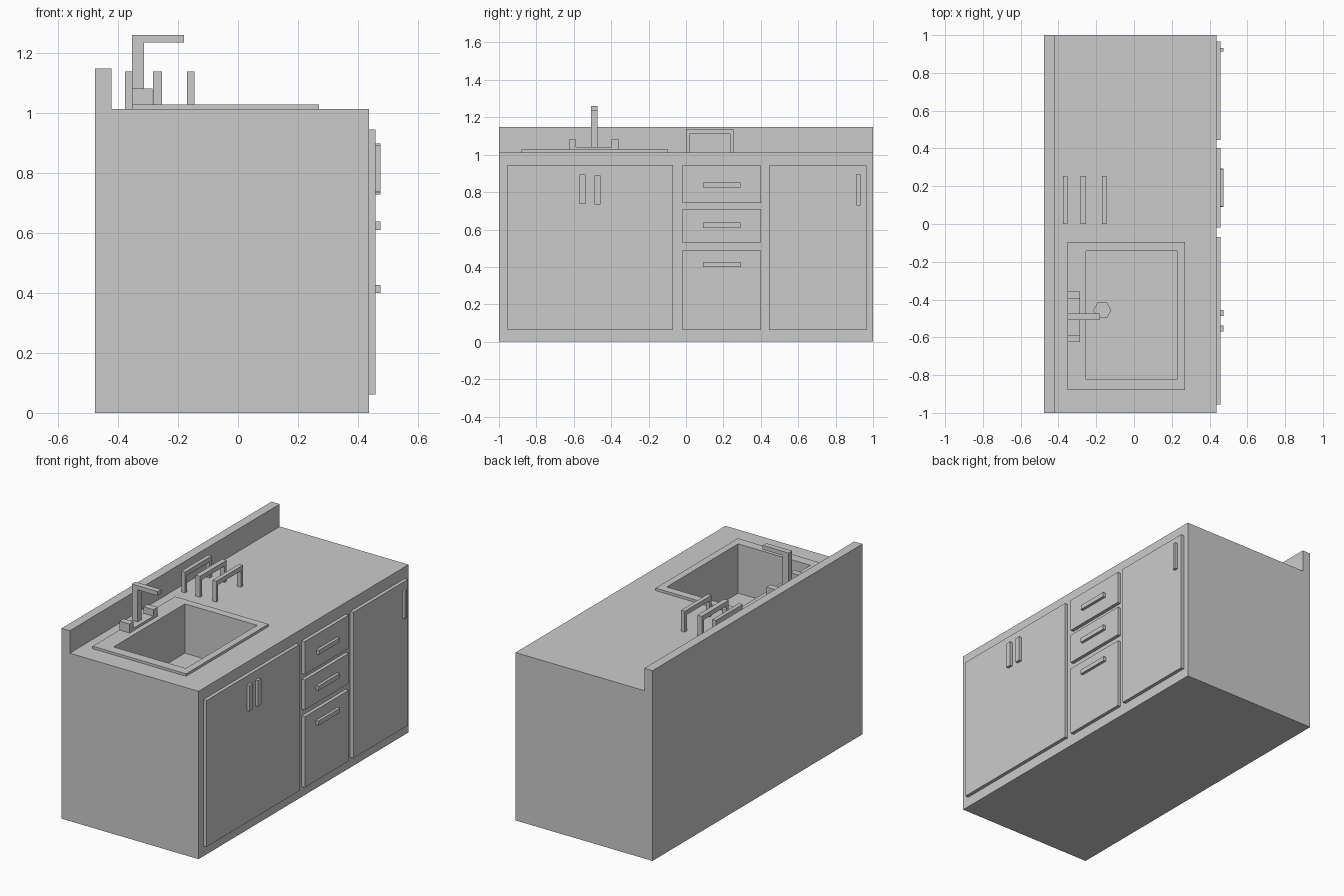
import bpy, bmesh, math

if "Cube" in bpy.data.objects:
    bpy.data.objects.remove(bpy.data.objects["Cube"])


def mesh_object(name, bm):
    bmesh.ops.recalc_face_normals(bm, faces=bm.faces)
    me = bpy.data.meshes.new(name)
    bm.to_mesh(me)
    bm.free()
    ob = bpy.data.objects.new(name, me)
    bpy.context.collection.objects.link(ob)
    return ob


def box(name, x, y, z):
    bm = bmesh.new()
    bmesh.ops.create_cube(bm, size=1)
    for v in bm.verts:
        v.co = [lo + (c + 0.5) * (hi - lo) for c, (lo, hi) in zip(v.co, (x, y, z))]
    return mesh_object(name, bm)


def extrude(name, points, direction):
    bm = bmesh.new()
    face = bm.faces.new([bm.verts.new(p) for p in points])
    new = bmesh.ops.extrude_face_region(bm, geom=[face], use_keep_orig=True)["geom"]
    verts = [g for g in new if isinstance(g, bmesh.types.BMVert)]
    bmesh.ops.translate(bm, verts=verts, vec=direction)
    return mesh_object(name, bm)


def cut(ob, cutter):
    m = ob.modifiers.new("opening", 'BOOLEAN')
    m.operation, m.solver, m.object = 'DIFFERENCE', 'EXACT', cutter


# cabinet with backsplash
profile = [(-0.477, 0), (0.437, 0), (0.437, 1.012), (-0.422, 1.012),
           (-0.422, 1.147), (-0.477, 1.147)]
body = extrude("cabinet_body", [(x, -1, z) for x, z in profile], (0, 2, 0))

# sink rim and basin recess
rim = box("sink_rim", (-0.353, 0.27), (-0.88, -0.095), (1.012, 1.027))
basin = box("basin_cutter", (-0.254, 0.228), (-0.822, -0.143), (0.73, 1.2))
basin.hide_render = True
basin.hide_viewport = True
cut(body, basin)
cut(rim, basin)

# drain
bm = bmesh.new()
bmesh.ops.create_cone(bm, cap_ends=True, segments=6, radius1=0.048, radius2=0.048, depth=0.01)
drain = mesh_object("drain", bm)
drain.location = (-0.168, -0.457, 0.734)
drain.rotation_euler.z = math.radians(30)

# doors, drawers and their handles
for name, y, z in (
        ("sink_door", (-0.955, -0.07), (0.062, 0.945)),
        ("drawer_top", (-0.018, 0.402), (0.743, 0.942)),
        ("drawer_middle", (-0.018, 0.402), (0.53, 0.711)),
        ("drawer_bottom", (-0.018, 0.402), (0.062, 0.489)),
        ("side_door", (0.445, 0.965), (0.062, 0.942))):
    box(name, (0.437, 0.458), y, z)
for name, y, z in (
        ("sink_door_handle_a", (-0.57, -0.538), (0.737, 0.893)),
        ("sink_door_handle_b", (-0.488, -0.456), (0.735, 0.89)),
        ("drawer_top_handle", (0.092, 0.292), (0.825, 0.852)),
        ("drawer_middle_handle", (0.09, 0.292), (0.609, 0.637)),
        ("drawer_bottom_handle", (0.09, 0.295), (0.4, 0.427)),
        ("side_door_handle", (0.912, 0.933), (0.728, 0.897))):
    box(name, (0.458, 0.475), y, z)

# faucet
box("faucet_base", (-0.353, -0.285), (-0.625, -0.358), (1.027, 1.042))
for i, y in enumerate(((-0.625, -0.587), (-0.398, -0.358))):
    box(f"faucet_knob_{i + 1}", (-0.353, -0.285), y, (1.042, 1.081))
spout = [(-0.353, 1.042), (-0.313, 1.042), (-0.313, 1.235), (-0.18, 1.235),
         (-0.18, 1.26), (-0.353, 1.26)]
extrude("faucet_spout", [(x, -0.508, z) for x, z in spout], (0, 0.034, 0))

# dish rack hoops
hoop = [(0, 1.012), (0.018, 1.012), (0.018, 1.11), (0.235, 1.11),
        (0.235, 1.012), (0.255, 1.012), (0.255, 1.138), (0, 1.138)]
for i, (x0, x1) in enumerate(((-0.377, -0.353), (-0.284, -0.254), (-0.17, -0.145))):
    extrude(f"dish_rack_hoop_{i + 1}", [(x0, y, z) for y, z in hoop], (x1 - x0, 0, 0))
